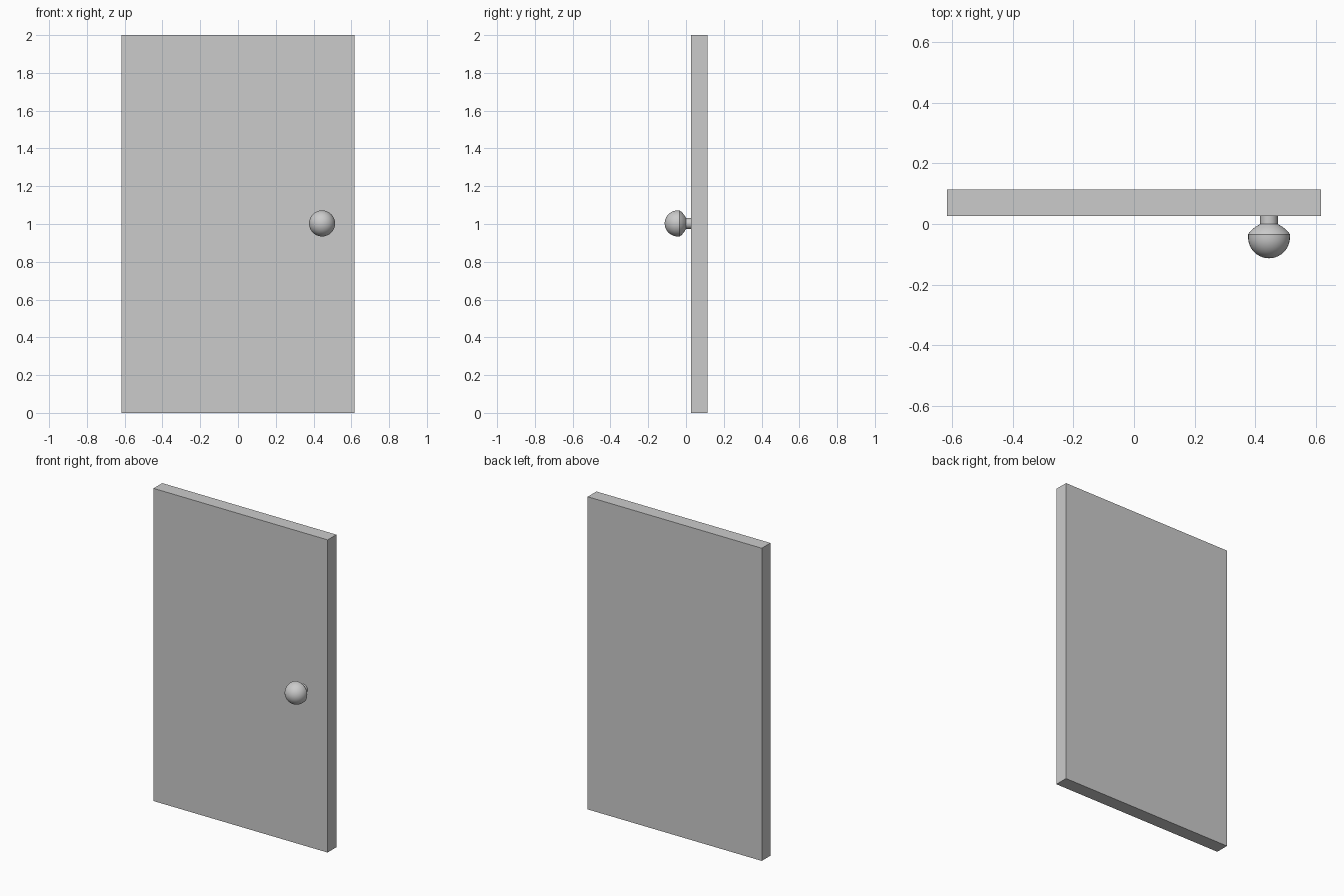
import bpy, bmesh, math

if "Cube" in bpy.data.objects:
    bpy.data.objects.remove(bpy.data.objects["Cube"])

FRONT, BACK = 0.026, 0.114      # door slab faces along y
KNOB_X, KNOB_Z = 0.445, 1.003


def finish(bm, name):
    bmesh.ops.recalc_face_normals(bm, faces=bm.faces)
    mesh = bpy.data.meshes.new(name)
    bm.to_mesh(mesh)
    bm.free()
    obj = bpy.data.objects.new(name, mesh)
    bpy.context.collection.objects.link(obj)
    return obj


def lathe_y(name, profile, location, sides=32):
    """Revolve (radius, y) points around the y axis."""
    bm = bmesh.new()
    verts = [bm.verts.new((r, y, 0)) for r, y in profile]
    edges = [bm.edges.new(pair) for pair in zip(verts, verts[1:])]
    bmesh.ops.spin(bm, geom=verts + edges, cent=(0, 0, 0), axis=(0, 1, 0),
                   angle=math.tau, steps=sides, use_duplicate=False)
    bmesh.ops.remove_doubles(bm, verts=bm.verts, dist=1e-5)
    obj = finish(bm, name)
    obj.location = location
    bpy.ops.object.select_all(action='DESELECT')
    obj.select_set(True)
    bpy.context.view_layer.objects.active = obj
    bpy.ops.object.shade_smooth_by_angle(angle=math.radians(35))
    return obj


# Door slab
bm = bmesh.new()
bmesh.ops.create_cube(bm, size=1)
bmesh.ops.scale(bm, vec=(1.232, BACK - FRONT, 2), verts=bm.verts)
slab = finish(bm, "door_slab")
slab.location = (0, (FRONT + BACK) / 2, 1)

# Knob: neck, flared back, rim and rounded front
dome = [(0.069 * math.cos(a), -0.044 - 0.069 * math.sin(a))
        for a in (math.pi / 2 * i / 10 for i in range(10))]
profile = [(0, FRONT), (0.029, FRONT), (0.029, 0), (0.047, -0.011),
           (0.061, -0.023), (0.069, -0.034)] + dome + [(0, -0.113)]
lathe_y("door_knob", profile, (KNOB_X, 0, KNOB_Z))
